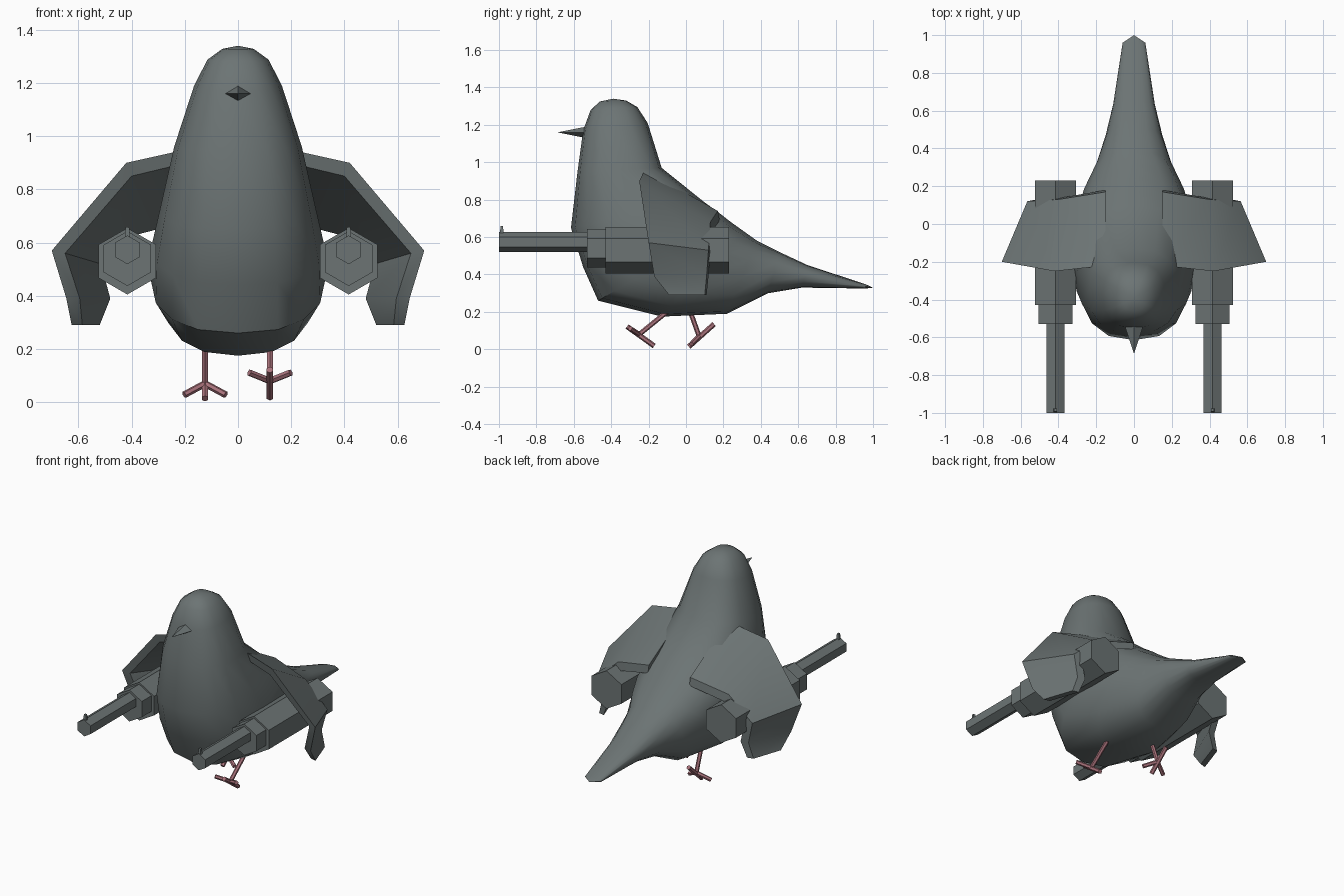
import bpy, bmesh, math
from mathutils import Vector

if "Cube" in bpy.data.objects:
    bpy.data.objects.remove(bpy.data.objects["Cube"])


def material(name, col):
    m = bpy.data.materials.new(name)
    m.diffuse_color = (*col, 1)
    m.use_nodes = True
    m.node_tree.nodes["Principled BSDF"].inputs["Base Color"].default_value = m.diffuse_color
    return m


GREY = material("slate grey", (0.15, 0.175, 0.175))
PINK = material("dusty pink", (0.40, 0.17, 0.20))


def finish(name, bm, mat, smooth=None):
    bmesh.ops.recalc_face_normals(bm, faces=bm.faces)
    me = bpy.data.meshes.new(name)
    bm.to_mesh(me)
    bm.free()
    me.materials.append(mat)
    ob = bpy.data.objects.new(name, me)
    bpy.context.collection.objects.link(ob)
    if smooth:
        bpy.ops.object.select_all(action='DESELECT')
        ob.select_set(True)
        bpy.context.view_layer.objects.active = ob
        bpy.ops.object.shade_smooth_by_angle(angle=math.radians(smooth))
    return ob


def rod(bm, a, b, r1, r2=None, sides=6, turn=0.0):
    """Prism or cone from a to b."""
    a, b = Vector(a), Vector(b)
    d = b - a
    side = d.cross(Vector((1, 0, 0))).normalized()
    across = d.cross(side).normalized()
    rings = []
    for p, r in ((a, r1), (b, r1 if r2 is None else r2)):
        rings.append([bm.verts.new(p + r * (math.cos(t) * side + math.sin(t) * across))
                      for t in (turn + 2 * math.pi * i / sides for i in range(sides))])
    for i in range(sides):
        j = (i + 1) % sides
        bm.faces.new((rings[0][i], rings[0][j], rings[1][j], rings[1][i]))
    bm.faces.new(rings[0])
    bm.faces.new(rings[1])


# Body, head and tail: loft of rings, each (front/belly y, z, back y, z, half width)
RINGS = [(-0.46, 1.325, -0.32, 1.33, 0.06), (-0.51, 1.28, -0.26, 1.295, 0.115),
         (-0.55, 1.17, -0.205, 1.21, 0.165), (-0.58, 0.95, -0.13, 0.97, 0.24),
         (-0.615, 0.65, 0.10, 0.785, 0.295), (-0.55, 0.44, 0.17, 0.735, 0.325),
         (-0.47, 0.26, 0.24, 0.68, 0.33), (-0.13, 0.175, 0.31, 0.63, 0.28),
         (0.22, 0.19, 0.38, 0.58, 0.205), (0.44, 0.30, 0.50, 0.52, 0.15),
         (0.62, 0.33, 0.65, 0.45, 0.11), (0.96, 0.325, 0.96, 0.348, 0.06)]
N = 16
bm = bmesh.new()
loops = []
for fy, fz, by, bz, w in RINGS:
    f, b = Vector((0, fy, fz)), Vector((0, by, bz))
    loop = []
    for i in range(N):
        t = 2 * math.pi * i / N
        c, s = math.cos(t), math.sin(t)
        k = 0.82
        c = math.copysign(abs(c) ** k, c)
        s = math.copysign(abs(s) ** k, s)
        loop.append(bm.verts.new((f + b) / 2 + (f - b) / 2 * c + Vector((w * s, 0, 0))))
    loops.append(loop)
for p, q in zip(loops, loops[1:]):
    for i in range(N):
        j = (i + 1) % N
        bm.faces.new((p[i], p[j], q[j], q[i]))
for loop, tip in ((loops[0], (0, -0.39, 1.34)), (loops[-1], (0, 1.0, 0.33))):
    v = bm.verts.new(tip)
    for i in range(N):
        bm.faces.new((loop[i], loop[(i + 1) % N], v))
finish("body", bm, GREY, 40)

# Beak
bm = bmesh.new()
rod(bm, (0, -0.52, 1.16), (0, -0.685, 1.16), 0.055, 0.001, sides=4)
for v in bm.verts:
    v.co.z = 1.16 + (v.co.z - 1.16) * 0.6
finish("beak", bm, GREY)

# Wings: folded sheet of leading and trailing edge points
WING = [((0.15, -0.22, 0.96), (0.15, 0.17, 0.74)),
        ((0.42, -0.25, 0.90), (0.40, 0.13, 0.68)),
        ((0.70, -0.20, 0.57), (0.565, 0.12, 0.53)),
        ((0.645, -0.17, 0.39), (0.53, 0.11, 0.39)),
        ((0.625, -0.09, 0.29), (0.56, 0.10, 0.29))]
for side, label in ((1, "right"), (-1, "left")):
    bm = bmesh.new()
    outer = [[bm.verts.new((side * x, y, z)) for x, y, z in st] for st in WING]
    inner = []
    for i, st in enumerate(WING):
        # push the underside inward and down
        off = [(0, 0, -.05), (-.02, 0, -.05), (-.05, 0, -.01), (-.05, 0, 0), (-.04, 0, 0)][i]
        inner.append([bm.verts.new((side * (p[0] + off[0]), p[1] + 0.01, p[2] + off[2])) for p in st])
    for i in range(len(WING) - 1):
        o, p, q, r = outer[i], outer[i + 1], inner[i], inner[i + 1]
        bm.faces.new((o[0], o[1], p[1], p[0]))
        bm.faces.new((q[0], q[1], r[1], r[0]))
        for k in (0, 1):
            bm.faces.new((o[k], p[k], r[k], q[k]))
    for i in (0, -1):
        bm.faces.new((outer[i][0], outer[i][1], inner[i][1], inner[i][0]))
    finish(label + "_wing", bm, GREY, 40)

    # Gun under each wing: housing, collar, barrel, sight
    x = side * 0.416
    bm = bmesh.new()
    rod(bm, (x, 0.23, 0.53), (x, -0.43, 0.53), 0.125)
    rod(bm, (x, -0.42, 0.54), (x, -0.53, 0.54), 0.103)
    rod(bm, (x, -0.52, 0.573), (x, -1.0, 0.573), 0.054)
    rod(bm, (x, -0.985, 0.60), (x, -0.985, 0.658), 0.015, 0.01, sides=4, turn=math.pi / 4)
    finish(label + "_gun", bm, GREY)

# Legs: (x, hip y, z, ankle y, z, front toe y, z, rear toe y, z)
for label, x, hy, hz, ay, az, fy, fz, ry, rz in (
        ("right", 0.12, -0.09, 0.21, -0.25, 0.08, -0.315, 0.122, -0.17, 0.018),
        ("left", -0.124, 0.02, 0.21, 0.07, 0.07, 0.015, 0.014, 0.15, 0.135)):
    bm = bmesh.new()
    rod(bm, (x, hy, hz), (x, ay, az), 0.013)
    rod(bm, (x, fy, fz), (x, ry, rz), 0.014)
    for s in (-1, 1):
        rod(bm, (x, ay, az), (x + s * 0.078, ay * 0.25 + fy * 0.75, az * 0.25 + fz * 0.75), 0.013)
    finish(label + "_leg", bm, PINK)
